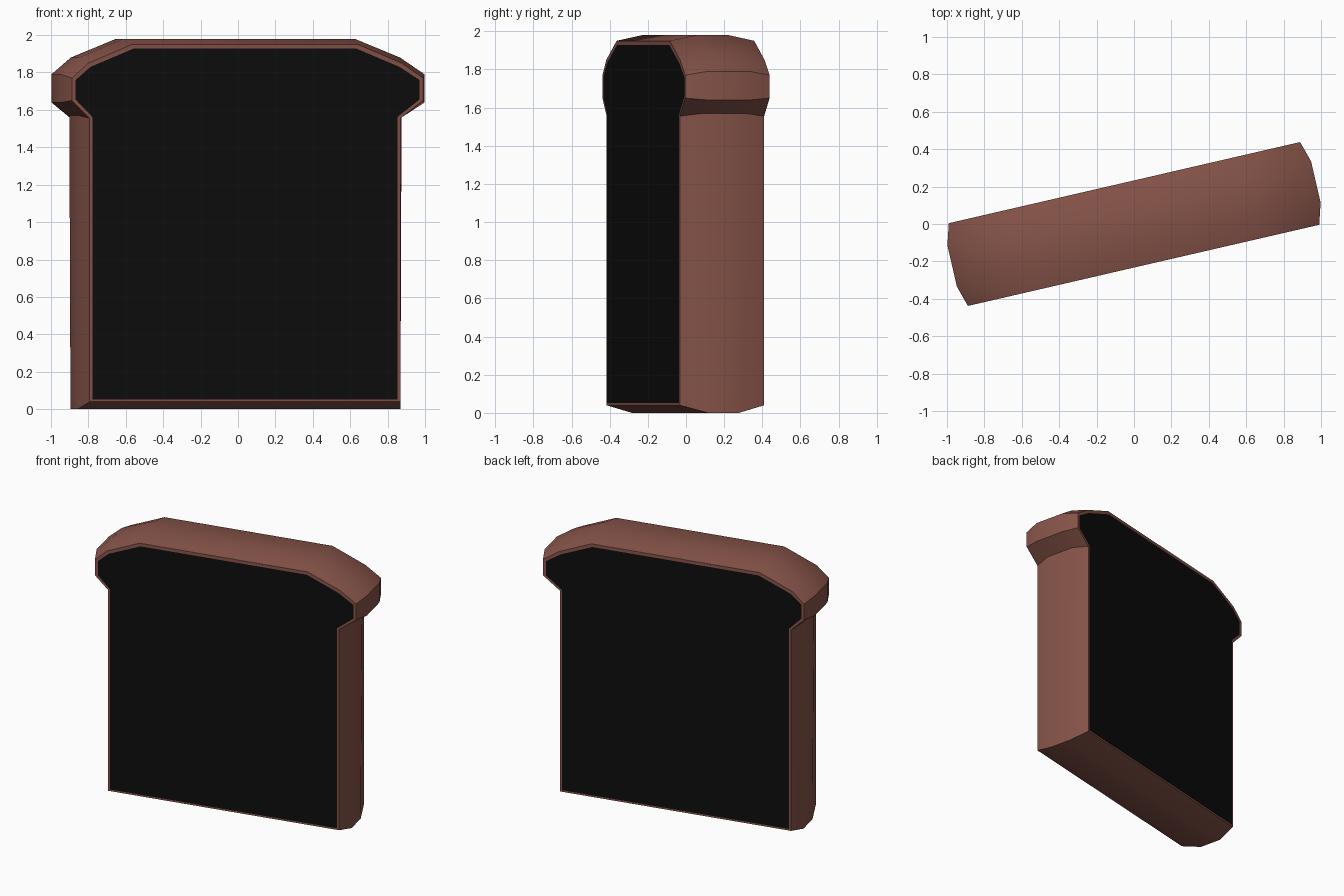
import bpy, bmesh, math

cube = bpy.data.objects.get("Cube")
if cube:
    bpy.data.objects.remove(cube, do_unlink=True)


def material(name, rgb):
    m = bpy.data.materials.new(name)
    m.use_nodes = True
    m.diffuse_color = (*rgb, 1)
    bsdf = next(n for n in m.node_tree.nodes if n.type == 'BSDF_PRINCIPLED')
    bsdf.inputs["Base Color"].default_value = (*rgb, 1)
    return m


crust = material("crust brown", (0.24, 0.088, 0.066))
crumb = material("dark crumb", (0.004, 0.004, 0.004))

# Half outlines of the slice, from the bottom corner up to the crown: (x, z)
CRUMB = [(.838, .052), (.838, 1.563), (.943, 1.655), (.943, 1.76), (.848, 1.83), (.613, 1.927)]
RIM = [(.852, .04), (.852, 1.555), (.964, 1.65), (.964, 1.77), (.86, 1.85), (.62, 1.95)]
BULGE = [(.886, 0), (.886, 1.57), (.998, 1.64), (.998, 1.79), (.88, 1.88), (.635, 1.98)]
SHIFT = [-.014, -.014, 0, 0, -.014, -.014]    # the slice is slightly lopsided
BULGE_DEPTH = [.083, .11, .113, .113, .1, .085]
FACE_DEPTH = [.227] * len(RIM)

bm = bmesh.new()


def ring(half, depth, side):
    """Closed outline, mirrored left to right, at a depth on one side."""
    right = [(x + s, side * d, z) for (x, z), s, d in zip(half, SHIFT, depth)]
    left = [(s - x, side * d, z) for (x, z), s, d in zip(half, SHIFT, depth)]
    return [bm.verts.new(p) for p in right + left[::-1]]


# Front crumb, rim, bulging crust, rim, back crumb
rings = [ring(h, d, s) for h, d, s in (
    (CRUMB, FACE_DEPTH, -1), (RIM, FACE_DEPTH, -1), (BULGE, BULGE_DEPTH, -1),
    (BULGE, BULGE_DEPTH, 1), (RIM, FACE_DEPTH, 1), (CRUMB, FACE_DEPTH, 1))]
for a, b in zip(rings, rings[1:]):
    for i in range(len(a)):
        j = (i + 1) % len(a)
        bm.faces.new((a[i], a[j], b[j], b[i]))
for cap in (rings[0], rings[-1]):
    bm.faces.new(cap).material_index = 1
bmesh.ops.recalc_face_normals(bm, faces=bm.faces)

mesh = bpy.data.meshes.new("bread_slice")
bm.to_mesh(mesh)
bm.free()
mesh.materials.append(crust)
mesh.materials.append(crumb)
bread = bpy.data.objects.new("bread_slice", mesh)
bpy.context.collection.objects.link(bread)
bread.rotation_euler.z = math.radians(13)

# Soft crust with crisp corners
bpy.ops.object.select_all(action='DESELECT')
bread.select_set(True)
bpy.context.view_layer.objects.active = bread
bpy.ops.object.shade_smooth_by_angle(angle=math.radians(30))
